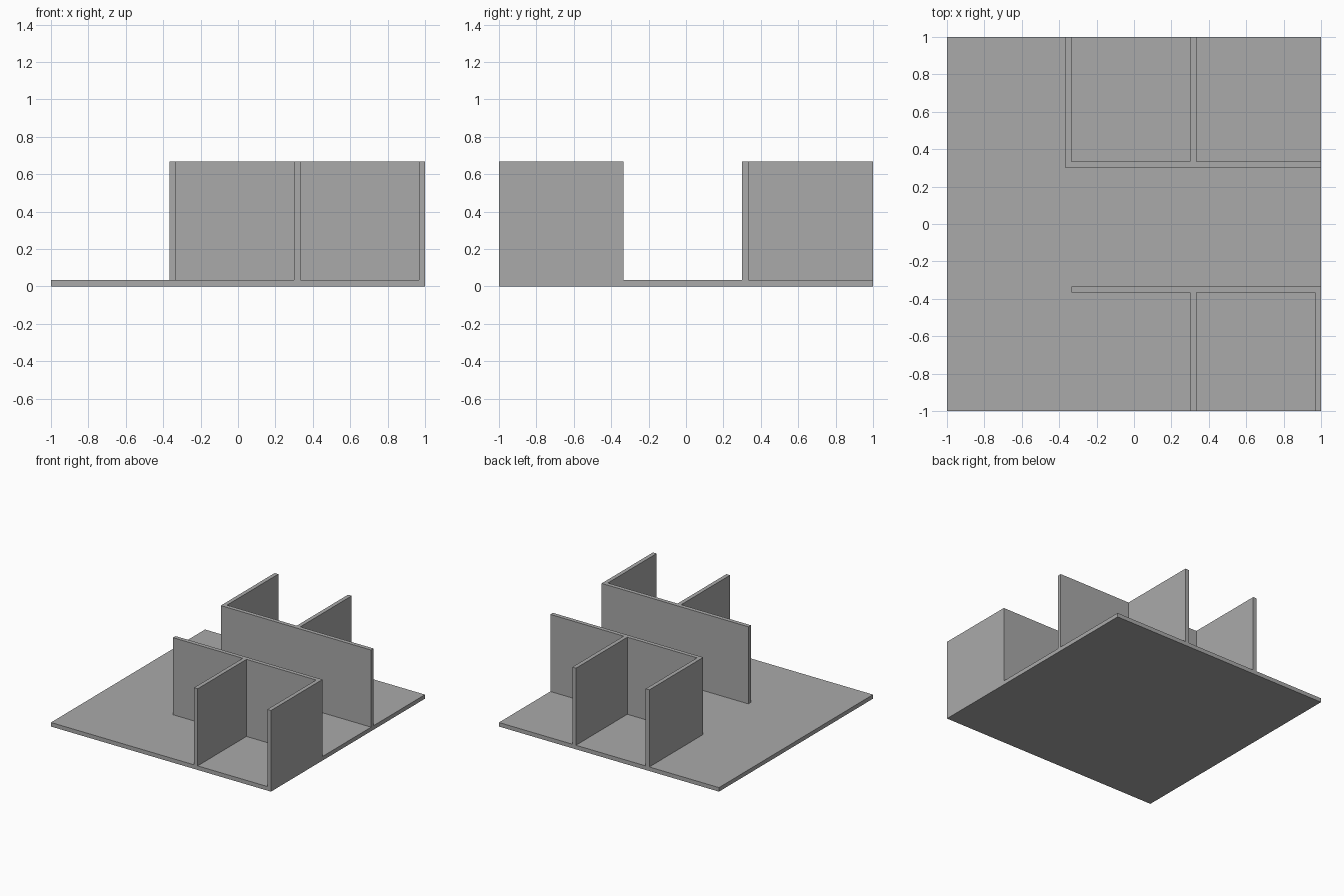
import bpy
import bmesh

cube = bpy.data.objects.get("Cube")
if cube:
    bpy.data.objects.remove(cube, do_unlink=True)

THICK = 1 / 30      # floor and wall thickness
THIRD = 1 / 3       # tile is divided into thirds
TOP = 2 * THIRD     # wall height

grey = bpy.data.materials.new("plain_grey")
grey.use_nodes = True
colour = (0.4, 0.4, 0.4, 1)
grey.diffuse_color = colour
grey.node_tree.nodes["Principled BSDF"].inputs["Base Color"].default_value = colour


def extrude_outline(name, outline, bottom, top):
    """Solid with a flat plan outline, raised from bottom to top."""
    bm = bmesh.new()
    face = bm.faces.new([bm.verts.new((x, y, bottom)) for x, y in outline])
    raised = bmesh.ops.extrude_face_region(bm, geom=[face], use_keep_orig=True)
    verts = [v for v in raised["geom"] if isinstance(v, bmesh.types.BMVert)]
    bmesh.ops.translate(bm, verts=verts, vec=(0, 0, top - bottom))
    bmesh.ops.recalc_face_normals(bm, faces=bm.faces)
    mesh = bpy.data.meshes.new(name)
    bm.to_mesh(mesh)
    bm.free()
    mesh.materials.append(grey)
    obj = bpy.data.objects.new(name, mesh)
    bpy.context.collection.objects.link(obj)
    return obj


# Square floor
extrude_outline("floor", [(-1, -1), (1, -1), (1, 1), (-1, 1)], 0, THICK)

a, b = THIRD - THICK, THIRD     # faces of the middle partitions

# Back walls: long wall with a left-end return and a middle partition
extrude_outline("back_walls", [
    (-b - THICK, a), (1, a), (1, b), (b, b), (b, 1), (a, 1),
    (a, b), (-b, b), (-b, 1), (-b - THICK, 1)], THICK, TOP)

# Front walls: long wall with a middle partition and an outer corner wall
inner, edge = -b - THICK, 1 - THICK
extrude_outline("front_walls", [
    (-b, -b), (-b, inner), (a, inner), (a, -1), (b, -1),
    (b, inner), (edge, inner), (edge, -1), (1, -1), (1, -b)], THICK, TOP)
